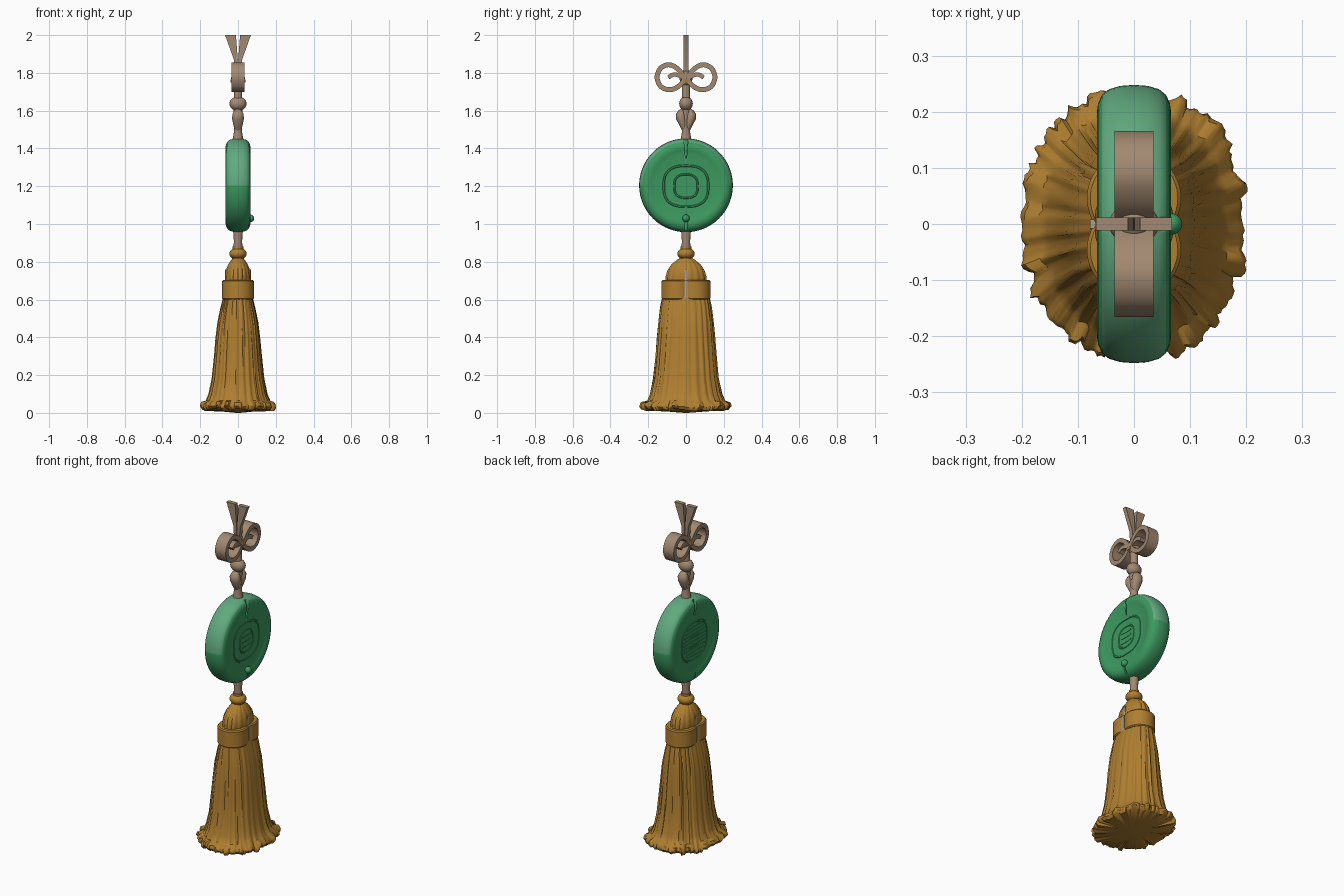
import bpy, bmesh, math, random
from mathutils import Vector

if "Cube" in bpy.data.objects:
    bpy.data.objects.remove(bpy.data.objects["Cube"])
random.seed(4)

def material(name, c):
    m = bpy.data.materials.new(name)
    m.diffuse_color = (*c, 1)
    m.use_nodes = True
    m.node_tree.nodes["Principled BSDF"].inputs["Base Color"].default_value = m.diffuse_color
    return m

GOLD = material("golden brown thread", (0.43, 0.21, 0.03))
TAN = material("tan cord", (0.36, 0.25, 0.165))
PALE = material("pale tan thread", (0.44, 0.34, 0.25))
GREEN = material("jade green", (0.045, 0.32, 0.115))
LIGHT = material("light jade", (0.12, 0.40, 0.21))

def make(name, verts, faces, mat, angle=40):
    me = bpy.data.meshes.new(name)
    me.from_pydata([tuple(v) for v in verts], [], faces)
    bm = bmesh.new()
    bm.from_mesh(me)
    bmesh.ops.recalc_face_normals(bm, faces=bm.faces)
    bm.to_mesh(me)
    bm.free()
    me.materials.append(mat)
    ob = bpy.data.objects.new(name, me)
    bpy.context.collection.objects.link(ob)
    bpy.ops.object.select_all(action='DESELECT')
    bpy.context.view_layer.objects.active = ob
    ob.select_set(True)
    bpy.ops.object.shade_smooth_by_angle(angle=math.radians(angle))
    return ob

def loft(name, rings, mat, closed=False, angle=40):
    n, k = len(rings[0]), len(rings)
    verts = [v for r in rings for v in r]
    faces = [(i*n+j, i*n+(j+1) % n, ((i+1) % k)*n+(j+1) % n, ((i+1) % k)*n+j)
             for i in range(k if closed else k-1) for j in range(n)]
    if not closed:
        faces += [tuple(range(n)), tuple(range((k-1)*n, k*n))]
    return make(name, verts, faces, mat, angle)

def oval(a, b, z, n=32, cx=0, cy=0, e=1.0, wob=None):
    out = []
    for j in range(n):
        t = 2*math.pi*j/n
        c, s = math.cos(t), math.sin(t)
        w = wob(j, t) if wob else 1
        out.append((cx+a*w*math.copysign(abs(c)**e, c), cy+b*w*math.copysign(abs(s)**e, s), z))
    return out

def turned(name, prof, mat, cy=0, n=32, ys=1.0):
    return loft(name, [oval(r, r*ys, z, n, cy=cy) for r, z in prof], mat)

def ball(name, c, r, mat):
    rings = []
    for i in range(15):
        t = math.pi*(0.02+0.96*i/14)
        rings.append(oval(r[0]*math.sin(t), r[1]*math.sin(t), c[2]+r[2]*math.cos(t), 24, c[0], c[1]))
    return loft(name, rings, mat)

def smooth_path(p, steps=8):
    p = [Vector(q) for q in p]
    p = [2*p[0]-p[1]] + p + [2*p[-1]-p[-2]]
    out = []
    for i in range(1, len(p)-2):
        a, b, c, d = p[i-1:i+3]
        for s in range(steps):
            t = s/steps
            out.append(0.5*(2*b+(c-a)*t+(2*a-5*b+4*c-d)*t*t+(3*b-a-3*c+d)*t**3))
    return out + [p[-2]]

def ribbon(name, pts, thick, half, mat):
    # strip following a path in the yz plane, wide along x
    c = smooth_path(pts)
    rings = []
    for i, p in enumerate(c):
        d = (c[min(i+1, len(c)-1)]-c[max(i-1, 0)]).normalized()
        o = Vector((-d.y, d.x))*thick/2
        rings.append([(x, (p+s*o).x, (p+s*o).y) for x, s in
                      ((-half, -1), (half, -1), (half, 1), (-half, 1))])
    return loft(name, rings, mat)

# Tassel skirt: many strands, flared ragged hem
N = 200
strand = [random.uniform(-1, 1) for _ in range(N)]
hem = [random.uniform(-1, 1) for _ in range(N)]
skirt = [(.62, .075, .122), (.56, .090, .134), (.48, .107, .144), (.39, .117, .152), (.3, .125, .159),
         (.18, .137, .171), (.1, .154, .188), (.065, .168, .203), (.052, .190, .232),
         (.034, .197, .238), (.018, .186, .226)]
rings = []
for i, (z, a, b) in enumerate(skirt):
    def wob(j, t, i=i):
        w = 1 + 0.016*strand[(j//2)*2] + 0.012*math.sin(26*t+i*0.2) + 0.008*random.uniform(-1, 1)
        return w + (0.035*hem[(j//3)*3] if i > 7 else 0)
    ring = oval(a, b, z, N, e=0.88, wob=wob)
    if i > 7:
        ring = [(x, y, zz+0.009*hem[(j//4)*4]) for j, (x, y, zz) in enumerate(ring)]
    rings.append(ring)
rings.append(oval(.09, .11, .008, N))
rings.append(oval(.01, .01, .0, N))
loft("tassel_skirt", rings, GOLD, angle=50)

# Double-lobed binding band and pleated head
for y in (-0.046, 0.046):
    turned("tassel_band", [(.078, .6), (.084, .606), (.084, .697), (.078, .703)], GOLD, cy=y, n=48)
head = [(.066, .108, .695), (.069, .108, .72), (.064, .098, .755), (.052, .078, .785),
        (.036, .048, .81), (.02, .022, .825)]
loft("tassel_head", [oval(a, b, z, 96, wob=lambda j, t: 1+0.05*abs(math.sin(8*t))-0.03)
                     for a, b, z in head], GOLD)
ribbon("tassel_tie", [(0, .60), (0, .65), (0, .70)], .016, .078, PALE)
ribbon("tassel_tie_upper", [(0, .69), (0, .72), (0, .76)], .014, .0685, PALE)

# Gold knot and lower cord
ball("tassel_knot", (0, 0, .843), (.046, .046, .032), GOLD)
turned("tassel_knot_neck", [(.035, .80), (.028, .83), (.028, .88)], GOLD)
turned("lower_cord", [(.024, .86), (.022, .91), (.027, .98)], TAN)

# Jade disc, turned about the x axis
half = [(.056, .004), (.056, .09), (.057, .165), (.062, .185), (.066, .2), (.064, .215),
        (.057, .23), (.045, .24), (.025, .246), (0, .248)]
prof = half + [(-x, r) for x, r in half[-2::-1]]
M = 96
disc = loft("jade_disc", [[(x, r*math.cos(2*math.pi*j/M), 1.205+r*math.sin(2*math.pi*j/M))
                           for j in range(M)] for x, r in prof], GREEN)
disc.data.materials.append(LIGHT)
for f in disc.data.polygons:
    # paler polish along the upper rim
    if abs(f.center.x) < .056 and f.center.z > 1.21 and abs(f.normal.x) < .75:
        f.material_index = 1

# Cord slots cut in both faces
def cutter(name, z0, w0, z1, w1, side):
    rings = [[(side*x, y, z) for x, y in ((.046, -w), (.1, -w), (.1, w), (.046, w))]
             for z, w in ((z0, w0), (z1, w1))]
    c = loft(name, rings, GREEN)
    c.hide_render = True
    c.hide_viewport = False
    c.display_type = 'WIRE'
    m = disc.modifiers.new(name, 'BOOLEAN')
    m.object = c
    m.operation = 'DIFFERENCE'
    bpy.context.view_layer.objects.active = disc
    bpy.ops.object.modifier_apply(modifier=name)
    bpy.data.objects.remove(c)

for s in (-1, 1):
    cutter("top_slot", 1.35, .003, 1.48, .014, s)
    cutter("bottom_slot", .93, .009, 1.015, .004, s)

# Carved relief: rounded outlines on one face, ridges on the other
def outline(name, x, ry, rz, t):
    rings = []
    for _, y, z in [(0, *p[:2]) for p in oval(ry, rz, 0, 64, e=0.75)]:
        d = Vector((y, z)).normalized()*t
        rings.append([(x+t*.7*math.sin(k*math.pi/3), y+d.x*math.cos(k*math.pi/3),
                       1.2+z+d.y*math.cos(k*math.pi/3)) for k in range(6)])
    loft(name, rings, GREEN, closed=True)

for s in (-1, 1):
    outline("relief_outline", s*.055, .118, .108, .007)
outline("relief_inner", .055, .062, .062, .006)
for z in (-.03, 0, .03):
    ribbon("relief_bar", [(-.04, 1.2+z), (0, 1.198+z), (.04, 1.2+z)], .008, .058, GREEN)
for i in range(-4, 5):
    w = .1*math.sqrt(1-(i/5.2)**2)
    rings = [[(-.05-.011*math.sin(k*math.pi/3), y, 1.2+i*.021+.006*math.cos(k*math.pi/3))
              for k in range(6)] for y in (-w, w)]
    loft("relief_ridge", rings, GREEN)
ball("disc_knob", (.066, 0, 1.03), (.02, .019, .02), GREEN)

# Upper cord with its knots
turned("upper_cord", [(.03, 1.44), (.021, 1.49), (.024, 1.6), (.022, 1.68), (.022, 1.76)], TAN)
for y in (-1, 1):
    loft("heart_knot", [oval(a, b, z, 24, cy=y*c) for a, b, c, z in
                        ((.012, .01, .008, 1.49), (.024, .02, .014, 1.52), (.031, .027, .025, 1.555),
                         (.03, .026, .028, 1.58), (.02, .016, .024, 1.602), (.006, .005, .02, 1.609))], TAN)
ball("round_knot", (0, 0, 1.637), (.045, .036, .038), TAN)

# Bow loops, inner curls and centre
for s in (-1, 1):
    ribbon("bow_loop", [(s*y, z) for y, z in
                        ((.004, 1.772), (.045, 1.822), (.09, 1.843), (.134, 1.825), (.153, 1.777),
                         (.134, 1.729), (.09, 1.711), (.045, 1.725), (.004, 1.765))], .026, .035, TAN)
    ribbon("bow_curl", [(s*y, z) for y, z in
                        ((.0, 1.765), (.04, 1.787), (.07, 1.79), (.093, 1.775))], .022, .033, TAN)
    ribbon("bow_bead", [(-.012, 1.757), (0, 1.757), (.012, 1.757)], .016, .0385, GOLD)
    # Flaring ribbon ends
    loft("ribbon_end", [[(s*x, y, z) for x, y in ((x0, -.012), (x1, -.012), (x1, .012), (x0, .012))]
                        for z, x0, x1 in ((1.8, 0, .018), (1.87, .001, .022), (2.0, .011, .068))], TAN)
ball("bow_centre", (0, 0, 1.772), (.036, .034, .045), TAN)
